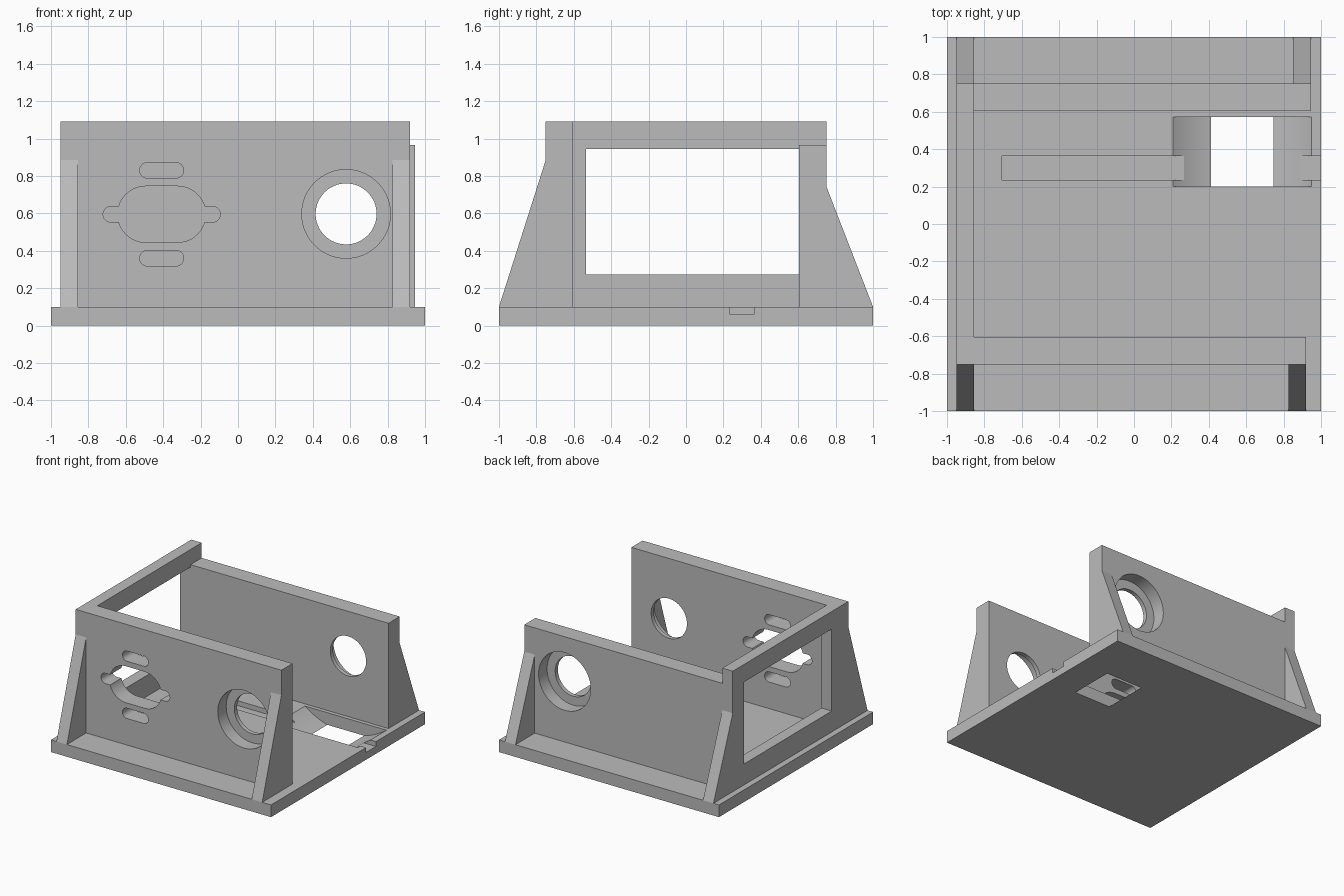
import bpy
import bmesh
from math import cos, sin, pi
from mathutils import Vector

cube = bpy.data.objects.get("Cube")
if cube:
    bpy.data.objects.remove(cube, do_unlink=True)

grey = bpy.data.materials.new("plain grey")
grey.use_nodes = True
COLOUR = (0.5, 0.5, 0.5, 1)
grey.diffuse_color = COLOUR
grey.node_tree.nodes["Principled BSDF"].inputs["Base Color"].default_value = COLOUR


def prism(name, profile, axis, lo, hi):
    """Extrude a 2D profile along x (profile in y, z) or y (profile in x, z)."""
    def place(p, d):
        return (d, p[0], p[1]) if axis == "x" else (p[0], d, p[1])
    bm = bmesh.new()
    face = bm.faces.new([bm.verts.new(place(p, lo)) for p in profile])
    ext = bmesh.ops.extrude_face_region(bm, geom=[face])
    moved = [g for g in ext["geom"] if isinstance(g, bmesh.types.BMVert)]
    bmesh.ops.translate(bm, verts=moved, vec=Vector(place((0, 0), hi - lo)))
    bmesh.ops.recalc_face_normals(bm, faces=bm.faces)
    mesh = bpy.data.meshes.new(name)
    bm.to_mesh(mesh)
    bm.free()
    mesh.materials.append(grey)
    obj = bpy.data.objects.new(name, mesh)
    bpy.context.collection.objects.link(obj)
    return obj


def box(name, x, y, z):
    rect = [(x[0], z[0]), (x[1], z[0]), (x[1], z[1]), (x[0], z[1])]
    return prism(name, rect, "y", *y)


def stadium(cx, cz, half, r, n=32):
    """Round-ended slot outline; half == r gives a circle."""
    pts = []
    for side, start in ((1, -pi / 2), (-1, pi / 2)):
        for i in range(n + 1):
            if half == r and i == n:
                continue
            a = start + pi * i / n
            pts.append((cx + side * (half - r) + r * cos(a), cz + r * sin(a)))
    return pts


def cut(obj, cutters):
    for c in cutters:
        c.hide_render = True
        mod = obj.modifiers.new("cut", "BOOLEAN")
        mod.operation = "DIFFERENCE"
        mod.solver = "EXACT"
        mod.object = c
    bpy.context.view_layer.update()
    deps = bpy.context.evaluated_depsgraph_get()
    mesh = bpy.data.meshes.new_from_object(obj.evaluated_get(deps))
    obj.modifiers.clear()
    obj.data = mesh
    for c in cutters:
        bpy.data.objects.remove(c, do_unlink=True)


def smooth(obj):
    bpy.ops.object.select_all(action="DESELECT")
    obj.select_set(True)
    bpy.context.view_layer.objects.active = obj
    bpy.ops.object.shade_smooth_by_angle(angle=0.5)


BASE = 0.1               # base plate top
TOP = 1.09               # front and left wall top
IN, OUT = 0.605, 0.75    # wall faces in y
LEFT, LEFT_IN = -0.95, -0.855
BORE_X, BORE_Z = 0.578, 0.597


def bore(side):
    """Through hole with a counterbore opening on the outer face."""
    lo, hi = sorted((side * (OUT - 0.11), side * (OUT + 0.1)))
    return [
        prism("bore", stadium(BORE_X, BORE_Z, 0.163, 0.163), "y", *sorted((side * 0.5, side * 0.9))),
        prism("counterbore", stadium(BORE_X, BORE_Z, 0.237, 0.237), "y", lo, hi),
    ]


# Base plate with a curved well and a shallow groove
base = box("base_plate", (-1, 1), (-1, 1), (0, BASE))
cut(base, [
    prism("well", stadium(BORE_X, BORE_Z, 0.62, 0.62, 64), "y", 0.2, 0.573),
    box("groove", (-0.705, 1.1), (0.235, 0.363), (0.06, 0.2)),
])

# Front wall with bore and slotted opening
front = box("front_wall", (LEFT, 0.92), (-OUT, -IN), (BASE, TOP))
slots = [(0.595, 0.235, 0.15), (0.595, 0.313, 0.042), (0.83, 0.117, 0.042), (0.36, 0.117, 0.042)]
cut(front, bore(-1) + [
    prism("slot", stadium(-0.408, z, half, r), "y", -0.9, -0.5) for z, half, r in slots])

# Back wall, slightly lower
back = box("back_wall", (LEFT_IN, 0.945), (IN, OUT), (BASE, 0.965))
cut(back, bore(1))

# Side wall with a window
side = box("side_wall", (LEFT, LEFT_IN), (-IN, OUT), (BASE, TOP))
cut(side, [box("window", (-1.2, -0.6), (-0.535, IN), (0.272, 0.945))])

# Sloped support ribs
for name, sign, height, right in (("front", -1, 0.885, 0.92), ("back", 1, 0.745, 0.945)):
    tri = [(sign * OUT, BASE), (sign * 1.0, BASE), (sign * OUT, height)]
    prism(name + "_rib_a", tri, "x", LEFT, LEFT_IN)
    prism(name + "_rib_b", tri, "x", right - 0.095, right)

for part in (base, front, back):
    smooth(part)
